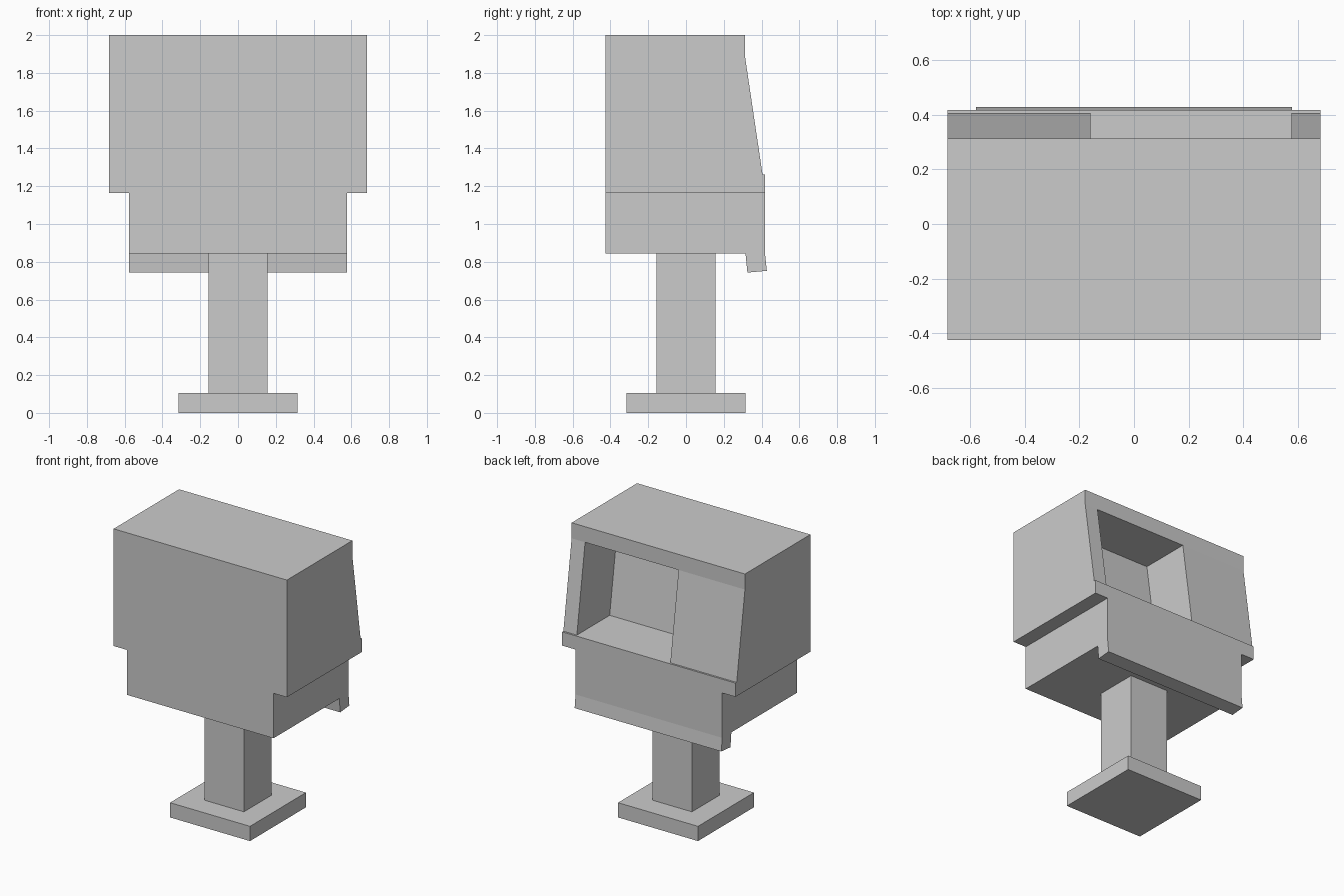
import bpy, bmesh
from mathutils import Vector

if "Cube" in bpy.data.objects:
    bpy.data.objects.remove(bpy.data.objects["Cube"])

grey = bpy.data.materials.new("light_grey")
grey.diffuse_color = (0.6, 0.6, 0.6, 1)
grey.use_nodes = True
grey.node_tree.nodes["Principled BSDF"].inputs["Base Color"].default_value = grey.diffuse_color


def finish(name, bm):
    bmesh.ops.recalc_face_normals(bm, faces=bm.faces)
    me = bpy.data.meshes.new(name)
    bm.to_mesh(me)
    bm.free()
    me.materials.append(grey)
    ob = bpy.data.objects.new(name, me)
    bpy.context.collection.objects.link(ob)
    return ob


def prism(profile, half_width):
    """Extrude a (y, z) side profile across x, centred on x = 0."""
    bm = bmesh.new()
    face = bm.faces.new([bm.verts.new((-half_width, y, z)) for y, z in profile])
    res = bmesh.ops.extrude_face_region(bm, geom=[face], use_keep_orig=True)
    verts = [g for g in res["geom"] if isinstance(g, bmesh.types.BMVert)]
    bmesh.ops.translate(bm, verts=verts, vec=(2 * half_width, 0, 0))
    return bm


def block(name, half_width, y0, y1, z0, z1):
    return finish(name, prism([(y0, z0), (y1, z0), (y1, z1), (y0, z1)], half_width))


# Foot, post and lower body
block("base_plate", 0.315, -0.315, 0.315, 0.0, 0.105)
block("post", 0.156, -0.156, 0.156, 0.105, 0.845)
block("lower_body", 0.578, -0.425, 0.418, 0.845, 1.165)

# Slightly tilted lip hanging below the rear edge
finish("rear_lip", prism([(0.315, 0.845), (0.325, 0.743), (0.428, 0.752),
                          (0.418, 0.845)], 0.578))

# Head with a sloped rear face and a narrow ledge under it
bm = prism([(-0.425, 1.165), (0.418, 1.165), (0.418, 1.263), (0.405, 1.263),
            (0.312, 1.889), (0.312, 2.0), (-0.425, 2.0)], 0.683)

# Recessed opening: split the slope into strips and push the middle one in
for x in (-0.16, 0.577):
    bmesh.ops.bisect_plane(bm, geom=bm.verts[:] + bm.edges[:] + bm.faces[:],
                           plane_co=(x, 0, 0), plane_no=(1, 0, 0))
centre = Vector((0.2085, 0.3585, 1.576))
opening = min(bm.faces, key=lambda f: (f.calc_center_median() - centre).length)
res = bmesh.ops.extrude_face_region(bm, geom=[opening])
verts = [g for g in res["geom"] if isinstance(g, bmesh.types.BMVert)]
bmesh.ops.translate(bm, verts=verts, vec=(0, -0.37, 0))
if opening.is_valid:
    bmesh.ops.delete(bm, geom=[opening], context="FACES_ONLY")
finish("head", bm)
